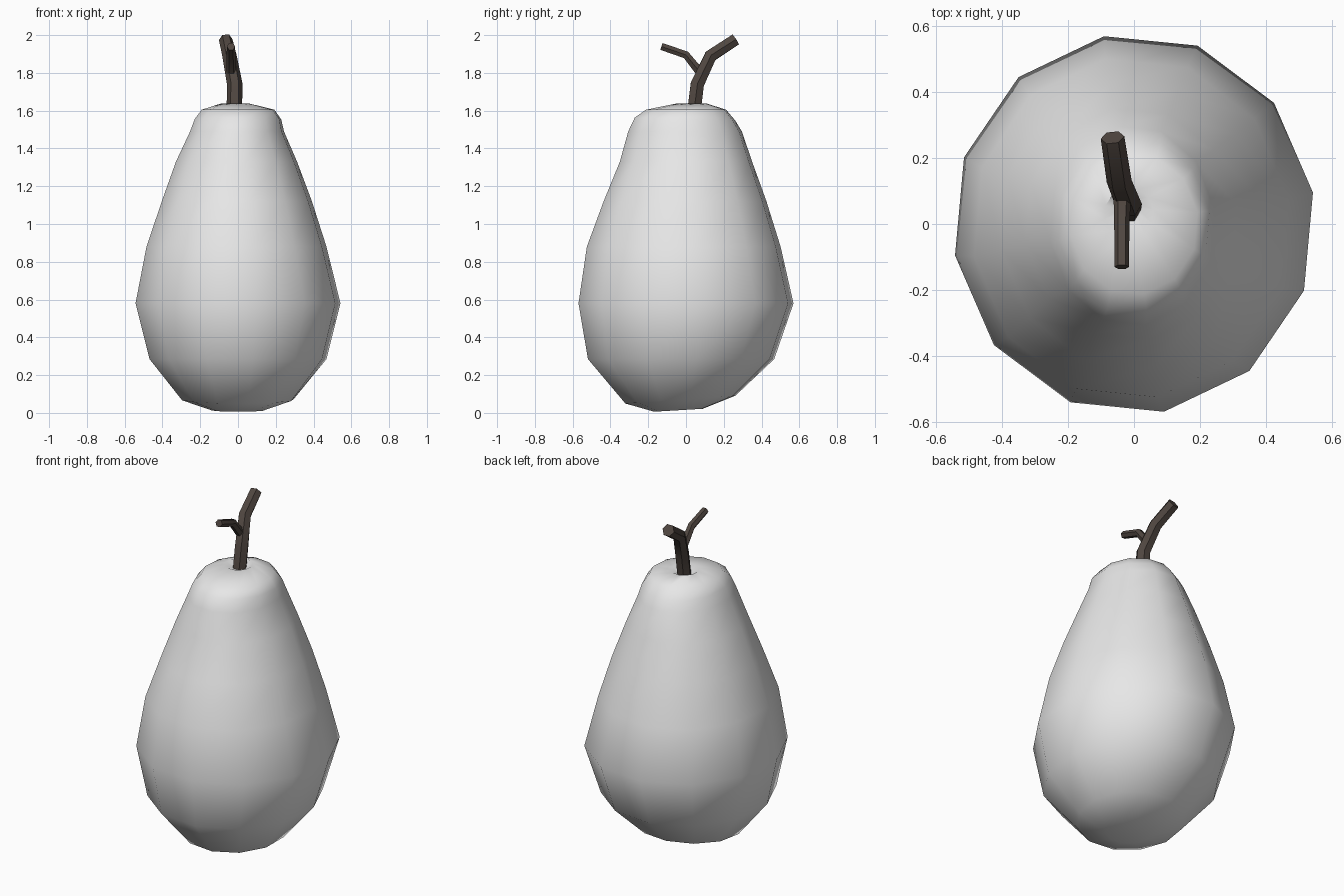
import bpy, bmesh, math
from mathutils import Vector

if "Cube" in bpy.data.objects:
    bpy.data.objects.remove(bpy.data.objects["Cube"])


def material(name, rgb):
    m = bpy.data.materials.new(name)
    m.diffuse_color = (*rgb, 1)
    m.use_nodes = True
    m.node_tree.nodes["Principled BSDF"].inputs["Base Color"].default_value = m.diffuse_color
    return m


def loft(name, rings, mat, angle):
    """Skin a list of equal-length point rings and cap both ends."""
    bm = bmesh.new()
    vs = [[bm.verts.new(p) for p in r] for r in rings]
    n = len(vs[0])
    for a, b in zip(vs, vs[1:]):
        for i in range(n):
            j = (i + 1) % n
            bm.faces.new((a[i], a[j], b[j], b[i]))
    bm.faces.new(vs[0][::-1])
    bm.faces.new(vs[-1])
    bmesh.ops.recalc_face_normals(bm, faces=bm.faces)
    me = bpy.data.meshes.new(name)
    bm.to_mesh(me)
    bm.free()
    me.materials.append(mat)
    ob = bpy.data.objects.new(name, me)
    bpy.context.collection.objects.link(ob)
    bpy.ops.object.select_all(action='DESELECT')
    bpy.context.view_layer.objects.active = ob
    ob.select_set(True)
    bpy.ops.object.shade_smooth_by_angle(angle=math.radians(angle))
    return ob


def tube(name, path, mat, sides=6):
    """Hexagonal branch along (x, y, z, radius) points lying near the yz plane."""
    pts = [Vector(p[:3]) for p in path]
    rings = []
    for k, p in enumerate(pts):
        d = (pts[min(k + 1, len(pts) - 1)] - pts[max(k - 1, 0)]).normalized()
        v = d.cross(Vector((1, 0, 0))).normalized()
        u = v.cross(d)
        r = path[k][3]
        rings.append([p + r * (u * math.cos(t) + v * math.sin(t))
                      for t in (2 * math.pi * i / sides for i in range(sides))])
    return loft(name, rings, mat, 50)


skin = material("pale skin", (0.8, 0.8, 0.8))
bark = material("brown bark", (0.08, 0.062, 0.052))

# Fruit body: 12-sided rings (z, rx, ry, cx, cy, tilt of z along y)
profile = [
    (0.014, 0.14, 0.13, 0.0, -0.04, 0.06),
    (0.07, 0.30, 0.295, 0.0, -0.03, 0.07),
    (0.285, 0.475, 0.50, 0.0, -0.026, 0.0),
    (0.58, 0.55, 0.577, 0.0, 0.0, 0.0),
    (0.88, 0.483, 0.52, -0.008, -0.012, 0.0),
    (1.12, 0.403, 0.437, -0.006, -0.005, 0.0),
    (1.33, 0.325, 0.355, -0.008, 0.0, 0.0),
    (1.49, 0.252, 0.305, -0.005, -0.005, 0.0),
    (1.555, 0.232, 0.27, 0.0, -0.005, -0.03),
    (1.605, 0.195, 0.215, 0.0, 0.0, 0.0),
    (1.638, 0.075, 0.08, -0.015, 0.03, 0.0),
    (1.61, 0.03, 0.03, -0.02, 0.045, 0.0),
]
angles = [math.radians(9.5 + 30 * i) for i in range(12)]
loft("pear_body", [[(cx + rx * math.cos(a), cy + ry * math.sin(a),
                     z + tilt * ry * math.sin(a)) for a in angles]
                   for z, rx, ry, cx, cy, tilt in profile], skin, 60)

# Main stem and side twig
tube("stem", [(-0.02, 0.04, 1.58, 0.041), (-0.017, 0.06, 1.74, 0.041),
              (-0.045, 0.13, 1.89, 0.038), (-0.065, 0.262, 1.976, 0.036)], bark)
tube("twig", [(-0.035, 0.085, 1.79, 0.027), (-0.037, 0.0, 1.895, 0.023),
              (-0.037, -0.13, 1.94, 0.022)], bark)
